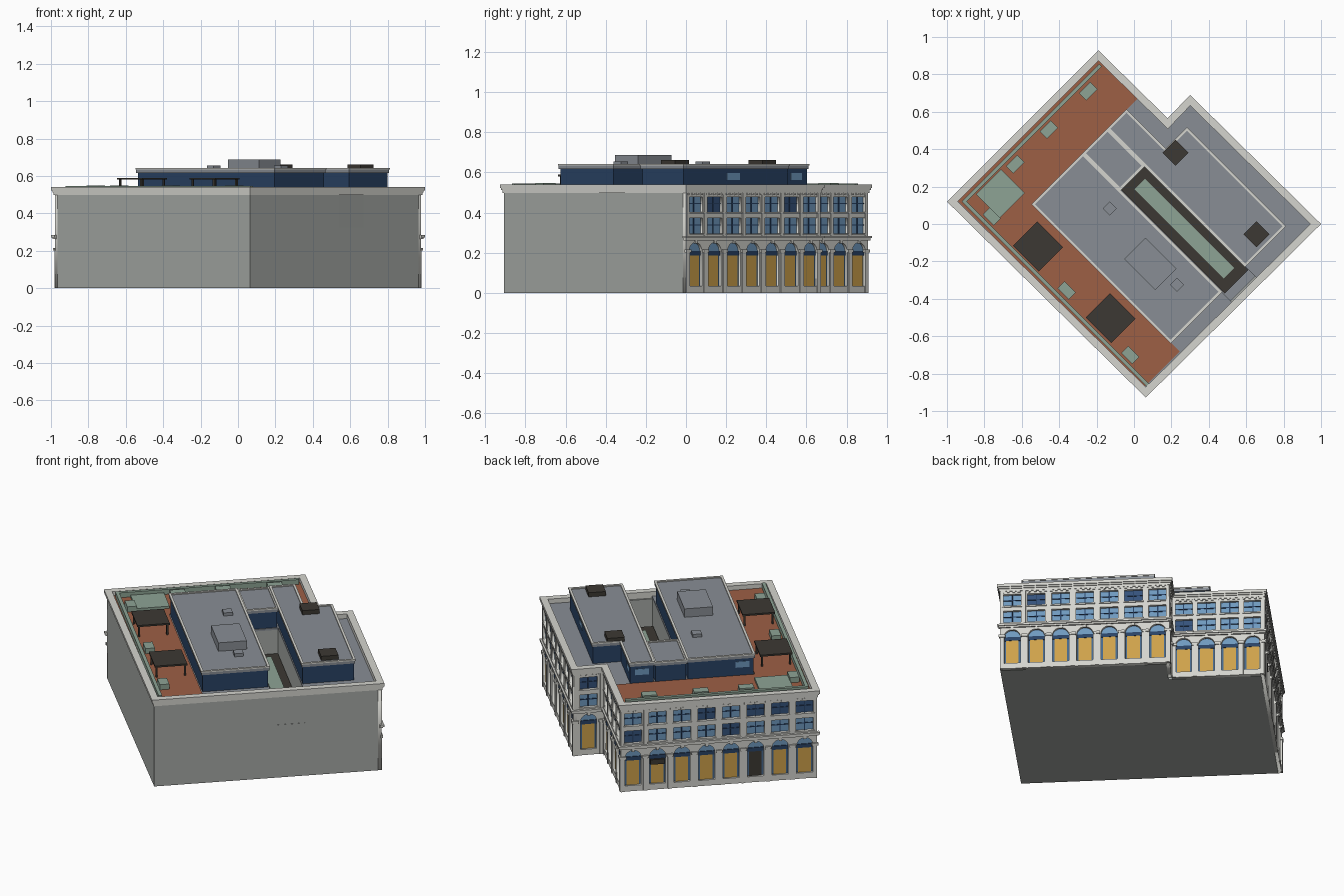
import bpy, bmesh, math, random
from mathutils import Matrix, Vector

if "Cube" in bpy.data.objects:
    bpy.data.objects.remove(bpy.data.objects["Cube"])

random.seed(4)
COL = dict(stone=(.66, .66, .62), wall=(.38, .40, .38), roof=(.25, .27, .30), brick=(.34, .115, .06),
           green=(.27, .37, .30), dark=(.045, .04, .033), navy=(.022, .055, .13), pane=(.16, .32, .52),
           pane_dark=(.035, .085, .2), gold=(.62, .36, .07), frame=(.06, .14, .27))
MATS = {}
for k, c in COL.items():
    MATS[k] = bpy.data.materials.new(k)
    MATS[k].diffuse_color = (*c, 1)
PARTS = {}          # name -> (bmesh, material key)
S = math.sqrt(.5)
UV = Matrix(((S, S, 0, 0), (-S, S, 0, 0), (0, 0, 1, 0), (0, 0, 0, 1)))   # building axes


def uv(u, v):
    return (UV @ Vector((u, v, 0))).to_2d()


def part(name, mat):
    return PARTS.setdefault(name, (bmesh.new(), mat))[0]


def prism(name, mat, pts, z0, z1, M=Matrix()):
    bm = part(name, mat)
    lo = [bm.verts.new(M @ Vector((p[0], p[1], z0))) for p in pts]
    hi = [bm.verts.new(M @ Vector((p[0], p[1], z1))) for p in pts]
    bm.faces.new(lo[::-1])
    bm.faces.new(hi)
    for i in range(len(pts)):
        j = (i + 1) % len(pts)
        bm.faces.new((lo[i], lo[j], hi[j], hi[i]))


def box(name, mat, M, x0, x1, y0, y1, z0, z1):
    prism(name, mat, [(x0, y0), (x1, y0), (x1, y1), (x0, y1)], z0, z1, M)


def inset(pts, d):
    """Move each edge of a counter-clockwise outline inwards by its own distance."""
    n = len(pts)
    d = d if isinstance(d, (list, tuple)) else [d] * n
    pts = [Vector(p) for p in pts]
    ln = []
    for i in range(n):
        t = (pts[(i + 1) % n] - pts[i]).normalized()
        ln.append((pts[i] + Vector((-t.y, t.x)) * d[i], t))
    out = []
    for i in range(n):
        (p, a), (q, b) = ln[i - 1], ln[i]
        out.append(p + a * ((q - p).cross(b) / a.cross(b)))
    return out


def ring(name, mat, pts, d0, d1, z0, z1):
    a, b = inset(pts, d0), inset(pts, d1)
    for i in range(len(pts)):
        j = (i + 1) % len(pts)
        prism(name, mat, [a[i], a[j], b[j], b[i]], z0, z1)


# Footprint of the cornice, counter-clockwise; first two edges are blank party walls
FOOT = [(-1, .12), (.063, -.928), (1, 0), (.30, .69), (.18, .565), (-.19, .928)]
body = inset(FOOT, [.015, .015, .035, .035, .035, .035])
V0, V1, U0 = .075, .26, -.18    # light well


def with_well(p):
    inv = UV.inverted()
    f, e = [(inv @ q.to_3d()).to_2d() for q in (p[1], p[2])]
    at = lambda v: f.x + (e.x - f.x) * (v - f.y) / (e.y - f.y)
    return p[:2] + [uv(at(V0), V0), uv(U0, V0), uv(U0, V1), uv(at(V1), V1)] + p[2:]


prism("lower_body", "wall", body, 0, .325)
prism("upper_body", "wall", with_well(body), .325, .5)
box("well_end_wall", "wall", UV, .655, .688, V0, V1, .325, .5)
box("well_floor", "roof", UV, U0, .655, V0, V1, .325, .33)
prism("main_roof", "roof", with_well(inset(FOOT, .036)), .5, .512)
ring("cornice", "stone", FOOT, .010, .04, .497, .512)
ring("cornice", "stone", FOOT, .005, .04, .512, .522)
ring("cornice", "stone", FOOT, 0, .04, .522, .54)

# Arcaded street facades
plane = inset(FOOT, .015)


def facade(k, i, bays, door=-1, awning=-1):
    p, q = plane[i], plane[(i + 1) % 6]
    L = (q - p).length
    t = (q - p) / L
    M = Matrix(((t.x, 0, t.y, p.x), (t.y, 0, -t.x, p.y), (0, 1, 0, 0), (0, 0, 0, 1)))
    w = L / bays
    loops = [[(0, 0), (L, 0), (L, .5), (0, .5)]]
    H, R = .05, .046
    for b in range(bays):
        c = (b + .5) * w
        arch = [(c + R * math.cos(math.pi * s / 12), .205 + R * math.sin(math.pi * s / 12)) for s in range(13)]
        loops.append([(c - R, .035), (c + R, .035)] + arch)
        # ground-floor glazing: lunette, transom and lit shopfront
        box("lunettes", "pane", M, c - R, c + R, .208, .253, -.021, -.015)
        box("shop_frames", "frame", M, c - R, c + R, .03, .208, -.021, -.015)
        box("transoms", "navy", M, c - R, c + R, .185, .208, -.016, -.01)
        name, m = ("dark_door", "dark") if b == door else ("shopfronts", "gold")
        box(name, m, M, c - .036, c + .036, .035, .185, -.016, -.011)
        if b == awning:
            box("awning", "dark", M, c - .04, c + .04, .155, .185, -.012, .002)
        box("keystones", "stone", M, c - .008, c + .008, .245, .264, -.002, .007)
        # upper windows with cross bars and sills
        for z0, z1 in ((.295, .372), (.403, .478)):
            loops.append([(c - H, z0), (c + H, z0), (c + H, z1), (c - H, z1)])
            g = random.choice(("pane", "pane", "pane_dark"))
            box("windows_" + g, g, M, c - H, c + H, z0, z1, -.021, -.014)
            box("window_bars", "navy", M, c - .003, c + .003, z0, z1, -.014, -.01)
            zm = z0 + (z1 - z0) * .55
            box("window_bars", "navy", M, c - H, c + H, zm - .0025, zm + .0025, -.014, -.01)
            box("sills", "stone", M, c - H - .006, c + H + .006, z0 - .008, z0, -.004, .006)
    for b in range(bays + 1):
        x = min(max(b * w, .012), L - .012)
        box("lower_piers", "stone", M, x - .012, x + .012, 0, .2, -.004, .005)
        box("pier_capitals", "stone", M, x - .018, x + .018, .2, .216, -.004, .009)
        box("upper_pilasters", "stone", M, x - .009, x + .009, .28, .5, -.004, .004)
    box("belt_course", "stone", M, -.008, L + .008, .262, .272, -.01, .009)
    box("belt_course", "stone", M, -.014, L + .014, .272, .283, -.01, .015)
    for s in range(int(L / .03)):
        box("dentils", "stone", M, s * .03 + .01, s * .03 + .024, .487, .497, -.002, .006)
    # pierced wall sheet
    cu = bpy.data.curves.new("sheet", 'CURVE')
    cu.dimensions, cu.fill_mode, cu.extrude = '2D', 'BOTH', .01
    for lp in loops:
        sp = cu.splines.new('POLY')
        sp.points.add(len(lp) - 1)
        for pt, c in zip(sp.points, lp):
            pt.co = (*c, 0, 1)
        sp.use_cyclic_u = True
    tmp = bpy.data.objects.new("sheet", cu)
    bpy.context.collection.objects.link(tmp)
    me = bpy.data.meshes.new_from_object(tmp.evaluated_get(bpy.context.evaluated_depsgraph_get()))
    bpy.data.objects.remove(tmp)
    me.transform(M @ Matrix.Translation((0, 0, -.01)))
    me.materials.clear()
    me.materials.append(MATS["stone"])
    bpy.context.collection.objects.link(bpy.data.objects.new(k + "_facade", me))


facade("right", 2, 7)
facade("notch", 3, 1)
facade("back", 4, 4)
facade("left", 5, 8, door=5, awning=1)

# Roof terrace
prism("terrace", "brick", [uv(*p) for p in ((-.755, -.58), (.655, -.58), (.655, -.31), (-.46, -.31),
                                           (-.46, .487), (-.755, .487))], .51, .516)
box("hedge", "green", UV, -.737, -.717, -.565, .474, .514, .546)
box("hedge", "green", UV, -.737, .66, -.567, -.547, .514, .546)
box("lawn", "green", UV, -.71, -.53, -.485, -.295, .514, .53)
for x, y, along in ((-.245, .71, 0), (-.455, .505, 0), (-.635, .32, 0), (-.76, .04, 1), (-.36, -.355, 1), (-.02, -.70, 1)):
    v = UV.inverted() @ Vector((x, y, 0))
    a, b = (.042, .027) if along else (.027, .042)
    box("planters", "green", UV, v.x - a, v.x + a, v.y - b, v.y + b, .514, .548)
for x, y in ((-.513, -.12), (-.125, -.503)):
    v = UV.inverted() @ Vector((x, y, 0))
    box("pergola_tops", "dark", UV, v.x - .097, v.x + .097, v.y - .092, v.y + .092, .58, .59)
    for a in (-.085, .085):
        for b in (-.08, .08):
            box("pergola_posts", "dark", UV, v.x + a - .005, v.x + a + .005, v.y + b - .005, v.y + b + .005, .514, .582)

# Penthouses: blue walls, grey fascia, pale coping
for name, pts, top in (("main_penthouse", [(-.46, -.31), (.587, -.31), (.587, V0), (-.46, V0)], .642),
                       ("link_penthouse", [(-.46, V0), (U0, V0), (U0, V1), (-.46, V1)], .636),
                       ("rear_penthouse", [(-.46, V1), (.58, V1), (.58, .563), (-.163, .563), (-.163, .403), (-.46, .403)], .642)):
    P = [uv(*p) for p in pts]
    prism(name + "_walls", "navy", inset(P, .006), .505, top - .025)
    prism(name + "_roof", "roof", P, top - .025, top - .006)
    ring(name + "_coping", "stone", P, -.003, .011, top - .008, top)
for u0, u1, v0, v1 in ((.18, .27, .55, .559), (-.42, -.34, .39, .399), (-.456, -.45, .29, .37), (-.456, -.45, -.28, -.20)):
    box("penthouse_windows", "pane", UV, u0, u1, v0, v1, .562, .598)

# Skylight in the well and rooftop plant
box("skylight_frame", "dark", UV, U0 + .002, .605, V0 + .005, V1 - .002, .33, .355)
box("skylight_glass", "green", UV, -.13, .545, .133, .212, .35, .362)
box("plant_room", "roof", UV, .095, .33, -.17, -.008, .635, .688)
for x, y, r, z, n, m in ((-.13, .083, .026, .655, "vents", "roof"), (.23, -.325, .026, .655, "vents", "roof"),
                         (.222, .38, .049, .662, "cooling_units", "dark"), (.655, -.055, .049, .662, "cooling_units", "dark")):
    v = UV.inverted() @ Vector((x, y, 0))
    box(n, m, UV, v.x - r, v.x + r, v.y - r, v.y + r, .634, z)

for name, (bm, mat) in PARTS.items():
    bmesh.ops.recalc_face_normals(bm, faces=bm.faces)
    me = bpy.data.meshes.new(name)
    bm.to_mesh(me)
    bm.free()
    me.materials.append(MATS[mat])
    bpy.context.collection.objects.link(bpy.data.objects.new(name, me))

for m in bpy.data.materials:
    if m.users and not m.is_grease_pencil:
        m.use_nodes = True
        m.node_tree.nodes["Principled BSDF"].inputs["Base Color"].default_value = m.diffuse_color
